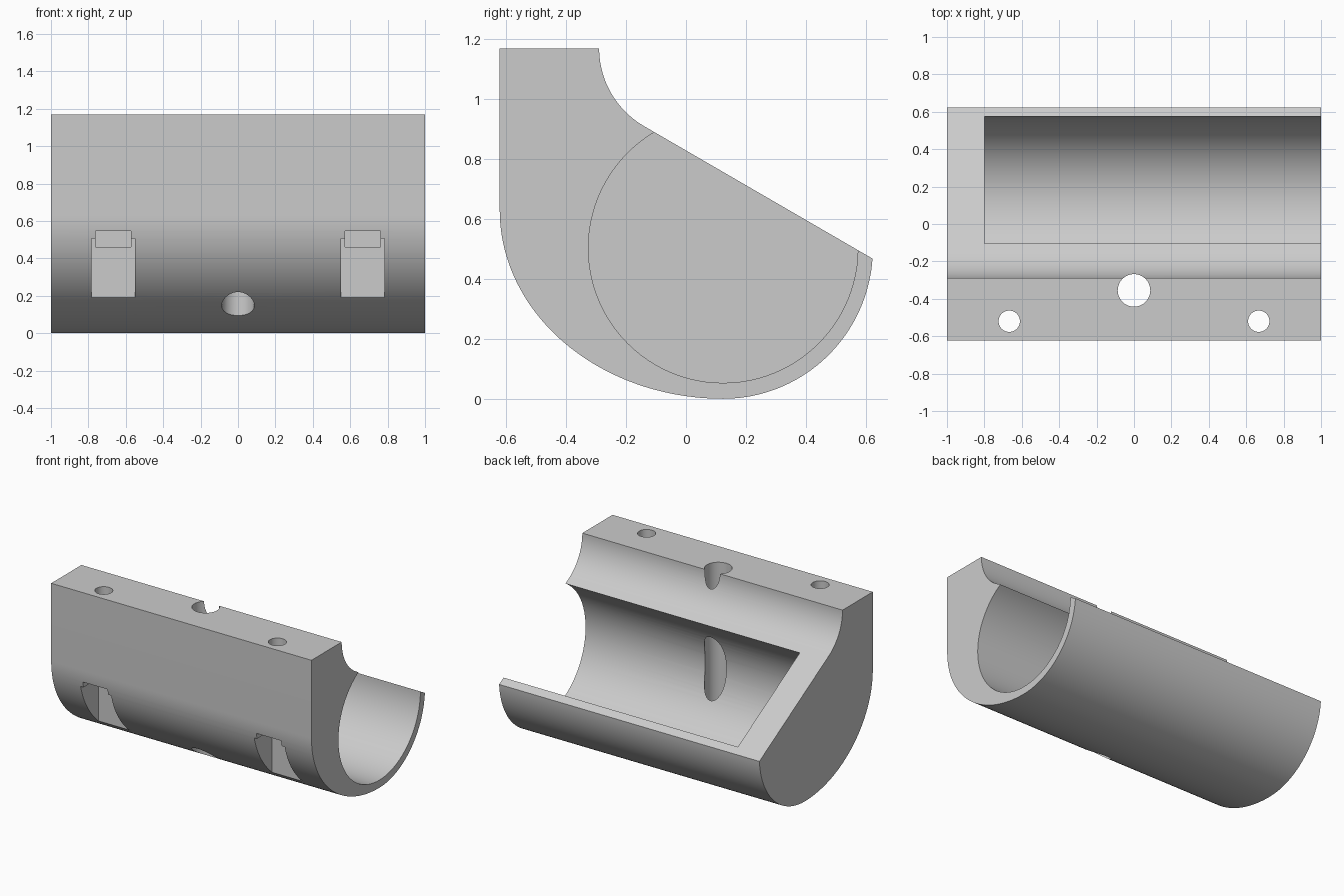
import bpy, bmesh
from math import cos, sin, pi, radians, atan2

if "Cube" in bpy.data.objects:
    bpy.data.objects.remove(bpy.data.objects["Cube"], do_unlink=True)

grey = bpy.data.materials.new("plain grey")
grey.use_nodes = True
grey.diffuse_color = (0.6, 0.6, 0.6, 1)
grey.node_tree.nodes["Principled BSDF"].inputs["Base Color"].default_value = (0.6, 0.6, 0.6, 1)

BORE_Y, BORE_Z = 0.124, 0.503
BOLT_X, BOLT_Y = 0.667, -0.52


def arc(cy, cz, ry, rz, start, end, n):
    """Points on an elliptical arc in the y-z plane, angles in degrees."""
    angles = [radians(start + (end - start) * i / n) for i in range(n + 1)]
    return [(cy + ry * cos(a), cz + rz * sin(a)) for a in angles]


def prism(name, outline, x0, x1):
    """Extrude a y-z outline along x."""
    bm = bmesh.new()
    face = bm.faces.new([bm.verts.new((x0, y, z)) for y, z in outline])
    moved = bmesh.ops.extrude_face_region(bm, geom=[face])["geom"]
    bmesh.ops.translate(bm, vec=(x1 - x0, 0, 0),
                        verts=[v for v in moved if isinstance(v, bmesh.types.BMVert)])
    bmesh.ops.recalc_face_normals(bm, faces=bm.faces)
    mesh = bpy.data.meshes.new(name)
    bm.to_mesh(mesh)
    bm.free()
    mesh.materials.append(grey)
    obj = bpy.data.objects.new(name, mesh)
    bpy.context.collection.objects.link(obj)
    return obj


def box(name, x, width, y0, y1, z0, z1):
    outline = [(y0, z0), (y1, z0), (y1, z1), (y0, z1)]
    return prism(name, outline, x - width / 2, x + width / 2)


def drill(name, x, y, radius):
    bpy.ops.mesh.primitive_cylinder_add(vertices=64, radius=radius, depth=2,
                                        location=(x, y, 0.6))
    obj = bpy.context.object
    obj.name = name
    obj.data.materials.append(grey)
    return obj


# Body: flat back plate, concave fillet, sloping cut and rounded underside
outline = [(-0.622, 1.17)]
outline += arc(0.01, 1.17, 0.3, 0.3, 180, 240, 20)
rim = math_angle = math_end = -4
outline += arc(BORE_Y, BORE_Z, 0.5, BORE_Z, rim, -90, 40)
outline += arc(BORE_Y, 0.63, BORE_Y + 0.622, 0.63, 270, 180, 48)[1:]
body = prism("holder_body", outline, -1, 1)

# Cutters: blind bore, centre hole, bolt holes and nut pockets
cutters = [
    prism("bore_cutter", arc(BORE_Y, BORE_Z, 0.45, 0.45, 0, 360, 96)[:-1], -0.8, 1.2),
    drill("centre_hole_cutter", 0, -0.355, 0.087),
]
for side, sign in (("left", 1), ("right", -1)):
    x = sign * BOLT_X
    cutters += [
        drill(side + "_bolt_hole_cutter", x, BOLT_Y, 0.057),
        box(side + "_pocket_cutter", x, 0.235, -0.8, -0.41, -0.1, 0.505),
        box(side + "_nut_slot_cutter", x, 0.19, -0.8, -0.39, 0.46, 0.545),
    ]

bpy.ops.object.select_all(action="DESELECT")
body.select_set(True)
bpy.context.view_layer.objects.active = body
for cutter in cutters:
    cutter.hide_render = True
    cut = body.modifiers.new(cutter.name, "BOOLEAN")
    cut.operation = "DIFFERENCE"
    cut.solver = "EXACT"
    cut.object = cutter
    bpy.ops.object.modifier_apply(modifier=cut.name)
    bpy.data.objects.remove(cutter, do_unlink=True)

bpy.ops.object.shade_smooth_by_angle(angle=radians(25))
